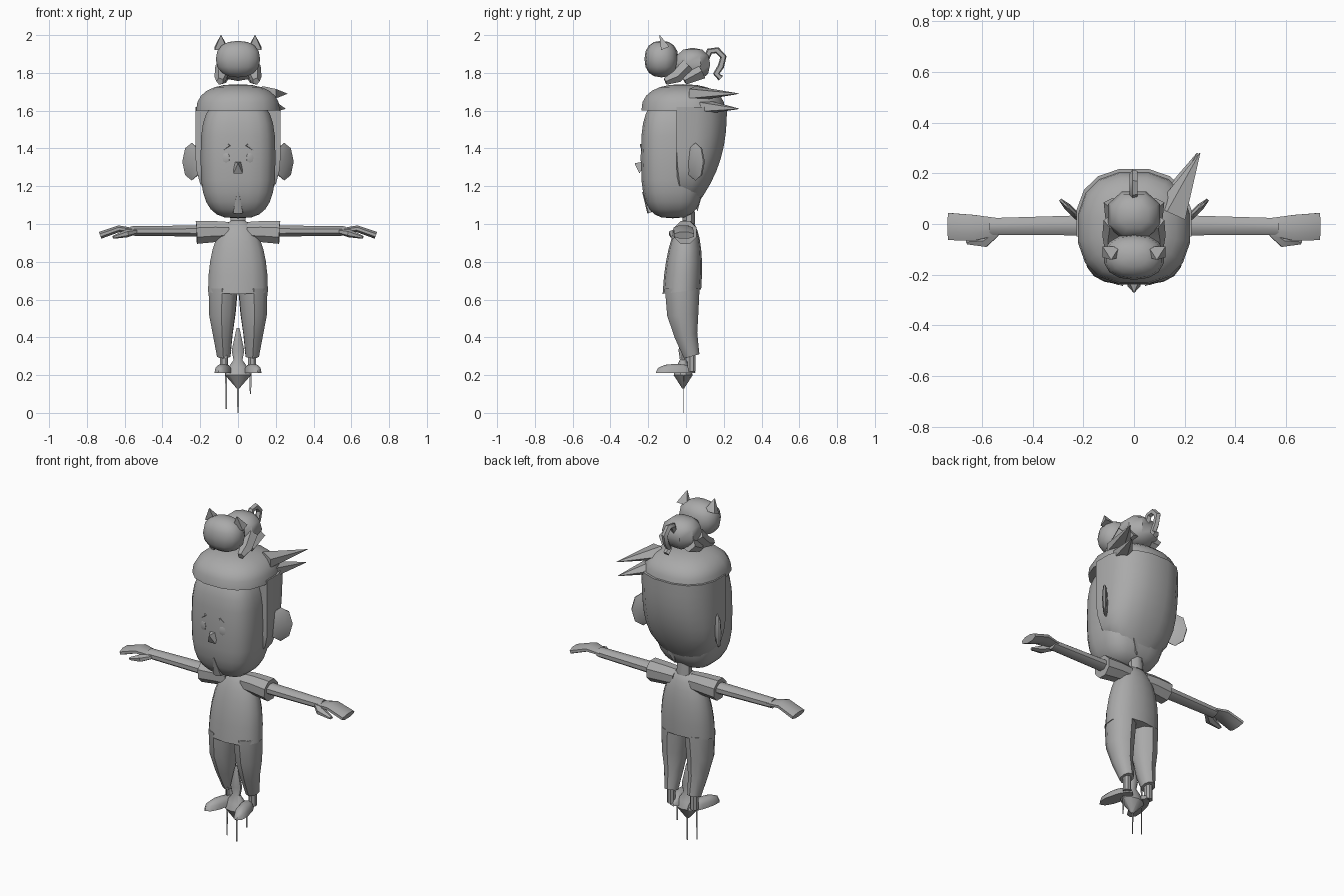
import bpy, bmesh, math
from mathutils import Matrix, Vector

cube = bpy.data.objects.get("Cube")
if cube:
    bpy.data.objects.remove(cube, do_unlink=True)

colour = (.4, .4, .4, 1)
grey = bpy.data.materials.new("plain_grey")
grey.use_nodes = True
grey.diffuse_color = colour
grey.node_tree.nodes["Principled BSDF"].inputs["Base Color"].default_value = colour


def skin(name, loops, mirror=False):
    """Join equal loops of points into one capped, smooth-shaded solid."""
    bm = bmesh.new()
    rows = [[bm.verts.new(point) for point in loop] for loop in loops]
    for lower, upper in zip(rows, rows[1:]):
        for i in range(len(lower)):
            bm.faces.new((lower[i - 1], lower[i], upper[i], upper[i - 1]))
    bm.faces.new(rows[0])
    bm.faces.new(rows[-1])
    bmesh.ops.remove_doubles(bm, verts=bm.verts, dist=.0001)
    bmesh.ops.recalc_face_normals(bm, faces=bm.faces)
    mesh = bpy.data.meshes.new(name)
    bm.to_mesh(mesh)
    bm.free()
    mesh.materials.append(grey)
    part = bpy.data.objects.new(name, mesh)
    bpy.context.scene.collection.objects.link(part)
    bpy.ops.object.select_all(action='DESELECT')
    part.select_set(True)
    bpy.context.view_layer.objects.active = part
    bpy.ops.object.shade_smooth_by_angle(angle=math.radians(40))
    if mirror:
        part.modifiers.new("Mirror", 'MIRROR').use_mirror_merge = False


def soft(value, power):
    return math.copysign(abs(value) ** (2 / power), value)


def ring(sides, power=2):
    """Unit superellipse as (across, along) pairs."""
    angles = [math.tau * (i + .5) / sides for i in range(sides)]
    return [(soft(math.cos(a), power), soft(math.sin(a), power)) for a in angles]


def blob(name, centre, radii, sides=12, steps=8, power=2, upper_half=False,
         turn=0, mirror=False, shape=lambda point: point):
    """Superellipsoid, optionally only its upper half, turned about z."""
    low = 0 if upper_half else -90
    spin = Matrix.Rotation(math.radians(turn), 3, 'Z')
    loops = []
    for k in range(steps + 1):
        tilt = math.radians(low + (90 - low) * k / steps)
        width, height = soft(max(math.cos(tilt), 0), power), soft(math.sin(tilt), power)
        loops.append([shape(Vector(centre) + spin @ Vector(
            (radii[0] * width * x, radii[1] * width * y, radii[2] * height)))
            for x, y in ring(sides, power)])
    skin(name, loops, mirror)


def tube(name, path, radii, sides=8, flat=1, mirror=False):
    """Tapering tube along a path; flat scales it across its width."""
    path = [Vector(point) for point in path]
    whole = path[-1] - path[0]
    side = whole.cross(Vector((0, 0, 1)))
    side = side.normalized() if side.length > .001 else Vector((1, 0, 0))
    loops = []
    for i, (point, radius) in enumerate(zip(path, radii)):
        along = path[min(i + 1, len(path) - 1)] - path[max(i - 1, 0)]
        depth = along.cross(side).normalized() * flat
        loops.append([point + radius * (side * a + depth * b) for a, b in ring(sides)])
    skin(name, loops, mirror)


# Head and hair
blob("face", centre=(0, -.07, 1.35), radii=(.2, .17, .32), sides=20, steps=14, power=3)
blob("hair_cap", centre=(0, -.015, 1.6), radii=(.225, .225, .14),
     sides=16, steps=6, power=2.4, upper_half=True)

# Hair shell: narrows quickly to the nape and is cut off behind the face
hair_loops = []
for step in range(9):
    rise = step / 8
    half_width = .04 + .19 * (1 - (1 - rise) ** 7)
    depth = .04 + .18 * (1 - (1 - rise) ** 2.5)
    hair_loops.append([(half_width * x, max(depth * y, -.05), 1.08 + .54 * rise)
                       for x, y in ring(16, 2.4)])
skin("hair_back", hair_loops)

tube("hair_spike_upper", path=[(.15, .04, 1.69), (.26, .28, 1.69)],
     radii=(.07, .002), sides=5, flat=.6)
tube("hair_spike_lower", path=[(.16, .09, 1.62), (.25, .28, 1.61)],
     radii=(.06, .002), sides=5, flat=.7)
tube("nape_spike", path=[(.06, .06, 1.2), (.03, .06, 1.07)], radii=(.05, .002), sides=4)

# Ears, swept outward and back
blob("ear", centre=(.245, .05, 1.33), radii=(.07, .015, .1), sides=8, steps=4,
     turn=45, mirror=True)

# Facial details
blob("closed_eye", centre=(.085, -.22, 1.35), radii=(.047, .012, .045), turn=24, mirror=True)
tube("eyelid", path=[(.045, -.237, 1.42), (.08, -.23, 1.39), (.13, -.205, 1.38)],
     radii=(.008, .005, .003), sides=5, mirror=True)
tube("nose", path=[(0, -.23, 1.3), (0, -.27, 1.32)], radii=(.035, .002), sides=4, flat=1.5)
tube("chin_tuft", path=[(0, -.23, 1.17), (0, -.19, 1.06)], radii=(.005, .03), sides=6, flat=.5)


# Torso: the shirt leans back towards the shoulders and has a sloping hem
def lean(point):
    hem = .12 * point.y if point.z < .65 else 0
    return point + Vector((0, .07 * (point.z - .64), hem))


tube("neck", path=[(0, .015, 1), (0, .015, 1.12)], radii=(.045, .04), flat=.8)
blob("shirt", centre=(0, -.022, .645), radii=(.162, .102, .38), sides=14,
     power=2.2, upper_half=True, shape=lean)

# Arms
tube("sleeve", path=[(.05, 0, .96), (.12, 0, .96), (.22, -.005, .955)],
     radii=(.055, .06, .065), mirror=True)
tube("arm", path=[(.18, -.005, .963), (.57, -.01, .963)], radii=(.043, .036),
     flat=.75, mirror=True)
tube("hand", path=[(.53, -.01, .963), (.63, -.015, .975), (.73, -.01, .94)],
     radii=(.035, .055, .058), flat=.35, mirror=True)
tube("thumb", path=[(.54, -.03, .96), (.59, -.065, .95), (.66, -.07, .93)],
     radii=(.02, .03, .012), sides=6, flat=.7, mirror=True)

# Legs and shoes
tube("trouser_leg", path=[(.075, .03, .3), (.08, 0, .41), (.083, -.017, .52), (.078, -.02, .66)],
     radii=(.037, .053, .072, .08), sides=10, flat=1.15, mirror=True)
tube("ankle", path=[(.075, .03, .22), (.075, .03, .32)], radii=(.023, .023), mirror=True)
blob("shoe", centre=(.077, -.055, .21), radii=(.04, .11, .05), sides=10, steps=3,
     power=2.3, upper_half=True, turn=15, mirror=True)

# Hanging drop and its thin flat strands
tube("drop", path=[(0, -.015, z) for z in (.13, .2, .24, .28, .33, .45)],
     radii=(.008, .072, .055, .025, .035, .008), sides=10, flat=.7)
for label, x, top, bottom in (("right", -.063, .32, .02), ("middle", 0, .15, 0), ("left", .066, .22, .1)):
    tube(label + "_strand", path=[(x, -.012, bottom), (x, -.012, top)],
         radii=(.005, .008), sides=4, flat=.05)

# Cat sitting on the head
blob("cat_head", centre=(0, -.13, 1.873), radii=(.12, .09, .097), sides=14, power=2.3)
tube("cat_ear", path=[(.09, -.11, 1.93), (.09, -.14, 2)], radii=(.048, .002),
     sides=4, flat=.7, mirror=True)
blob("cat_body", centre=(0, .035, 1.845), radii=(.11, .1, .088), sides=8, steps=6, power=2.3)
tube("cat_front_leg", path=[(.08, .01, 1.84), (.09, -.05, 1.78), (.095, -.11, 1.755)],
     radii=(.04, .035, .02), sides=5, mirror=True)
tube("cat_hind_leg", path=[(.075, .08, 1.81), (.085, -.01, 1.76)], radii=(.045, .025),
     sides=5, mirror=True)
tube("cat_tail", path=[(0, .1, 1.86), (0, .125, 1.915), (0, .165, 1.92), (0, .198, 1.885),
                       (0, .185, 1.835), (0, .16, 1.795), (0, .185, 1.772)],
     radii=[.018] * 7, sides=5)
